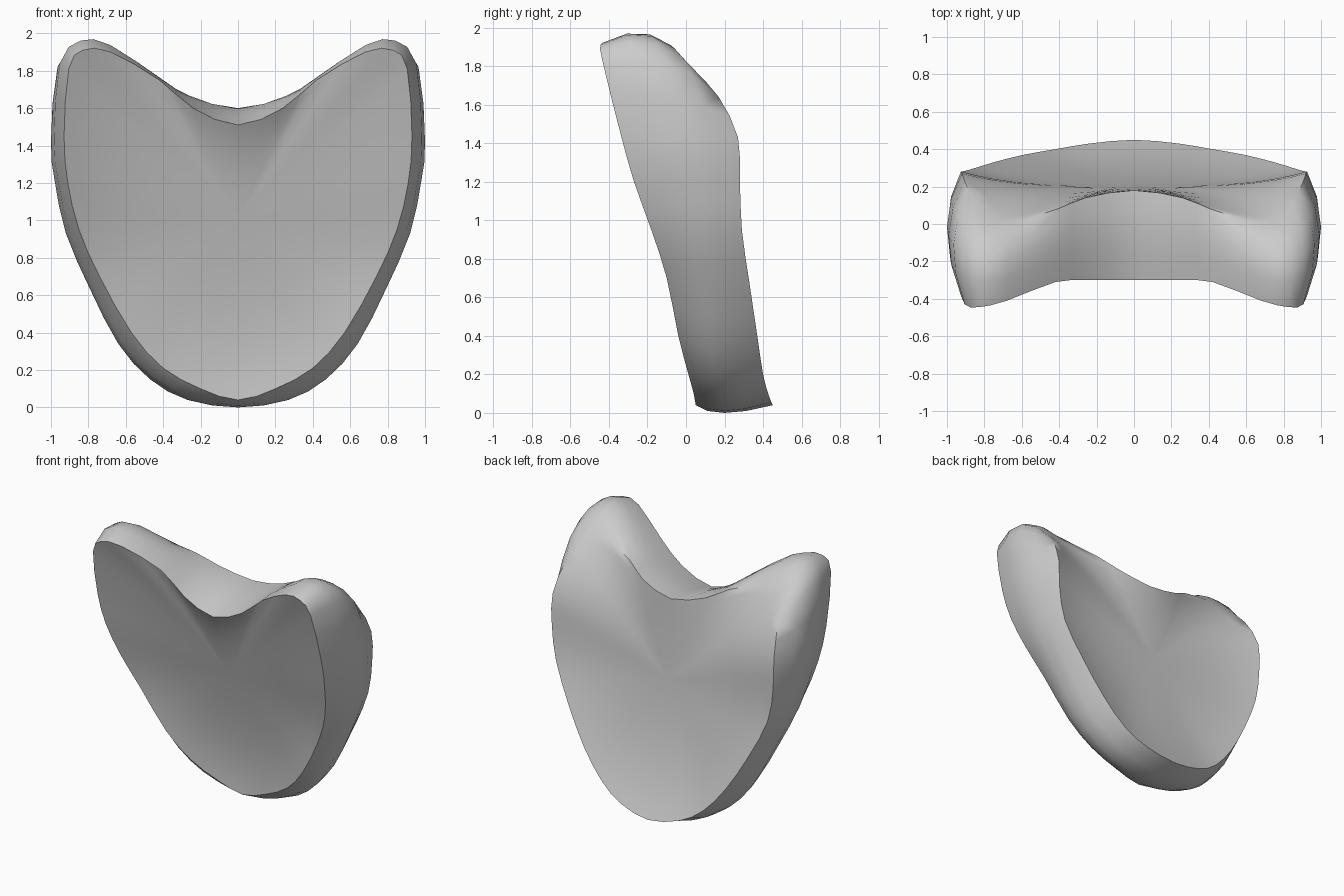
import bpy, bmesh
from mathutils import Vector

if "Cube" in bpy.data.objects:
    bpy.data.objects.remove(bpy.data.objects["Cube"])

# Half outlines (x >= 0), from the bottom point round the side and lobe to the notch
front = [(0, .05, .04), (.2, .04, .1), (.4, .01, .21), (.57, -.04, .4), (.74, -.10, .7),
         (.85, -.18, .95), (.91, -.27, 1.2), (.93, -.34, 1.45), (.905, -.43, 1.81),
         (.83, -.445, 1.91), (.68, -.41, 1.90), (.42, -.31, 1.75), (.24, -.30, 1.6), (0, -.30, 1.51)]
middle = [(0, 0), (.27, .04), (.47, .15), (.64, .34), (.79, .63),
          (.92, .93), (.98, 1.21), (1, 1.42), (.965, 1.82),
          (.84, 1.955), (.68, 1.935), (.4, 1.75), (.26, 1.66), (0, 1.58)]
back = [(0, .45, .04), (.24, .43, .09), (.42, .40, .2), (.59, .37, .4), (.75, .33, .67),
        (.88, .29, .95), (.92, .28, 1.2), (.92, .27, 1.43), (.88, .17, 1.64),
        (.80, .05, 1.77), (.66, .01, 1.81), (.41, .08, 1.74), (.26, .14, 1.66), (0, .18, 1.60)]
middle = [(x, (f[1] + b[1]) / 2 + .05 * (min(z, 1.4) - 1), z)
          for (x, z), f, b in zip(middle, front, back)]


def rounded(points):
    """Insert curved midpoints between outline points."""
    p = [Vector(q) for q in points]
    flip = Vector((-1, 1, 1))
    ext = [p[1] * flip] + p + [p[-2] * flip]
    out = []
    for a, b, c, d in zip(ext, ext[1:], ext[2:], ext[3:]):
        out += [b, (b + c) * .5625 - (a + d) * .0625]
    return out + [p[-1]]


def front_base(z):
    return .05 - .262 * z


def back_base(z):
    return .45 - .25 * z + .08 * z * z


def dished(rim, t, base, depth):
    """Shrink a rim towards the plate centre, following the base slope and a shallow dish."""
    out = []
    for x, y, z in rim:
        zi = 1 + (z - 1) * t
        out.append((x * t, base(zi) + (y - base(z)) * t ** 3 + depth * (1 - t ** 3), zi))
    return out


bm = bmesh.new()


def ring(points):
    return [bm.verts.new(p) for p in points]


def loft(a, b):
    for i in range(len(a) - 1):
        bm.faces.new((a[i], a[i + 1], b[i + 1], b[i]))


def cap(rim, last, base, depth):
    """Dished face made of shrinking rings closed by a fan."""
    for t in (.92, .82, .68, .5, .25):
        new = ring(dished(rim, t, base, depth))
        loft(last, new)
        last = new
    tip = bm.verts.new((0, base(1) + depth, 1))
    for i in range(len(last) - 1):
        bm.faces.new((last[i], last[i + 1], tip))


# Rounded rim band from the front outline to the back outline
F, M, B = rounded(front), rounded(middle), rounded(back)
band = [F,
        [f * .375 + m * .75 - b * .125 for f, m, b in zip(F, M, B)],
        M,
        [b * .375 + m * .75 - f * .125 for f, m, b in zip(F, M, B)],
        B]
rings = [ring(r) for r in band]
for a, b in zip(rings, rings[1:]):
    loft(a, b)

# Dished front and back faces
cap(F, rings[0], front_base, .11)
cap(B, rings[-1], back_base, -.07)

# Mirror the half to the other side
geom = bm.verts[:] + bm.edges[:] + bm.faces[:]
bmesh.ops.mirror(bm, geom=geom, axis='X', merge_dist=.0005)
bmesh.ops.remove_doubles(bm, verts=bm.verts[:], dist=.0005)
bmesh.ops.recalc_face_normals(bm, faces=bm.faces[:])

mesh = bpy.data.meshes.new("curved_heart_plate")
bm.to_mesh(mesh)
bm.free()
plate = bpy.data.objects.new("curved_heart_plate", mesh)
bpy.context.collection.objects.link(plate)

# Smooth surfaces with crisp rim edges
bpy.context.view_layer.objects.active = plate
plate.select_set(True)
bpy.ops.object.shade_smooth_by_angle(angle=.75)
